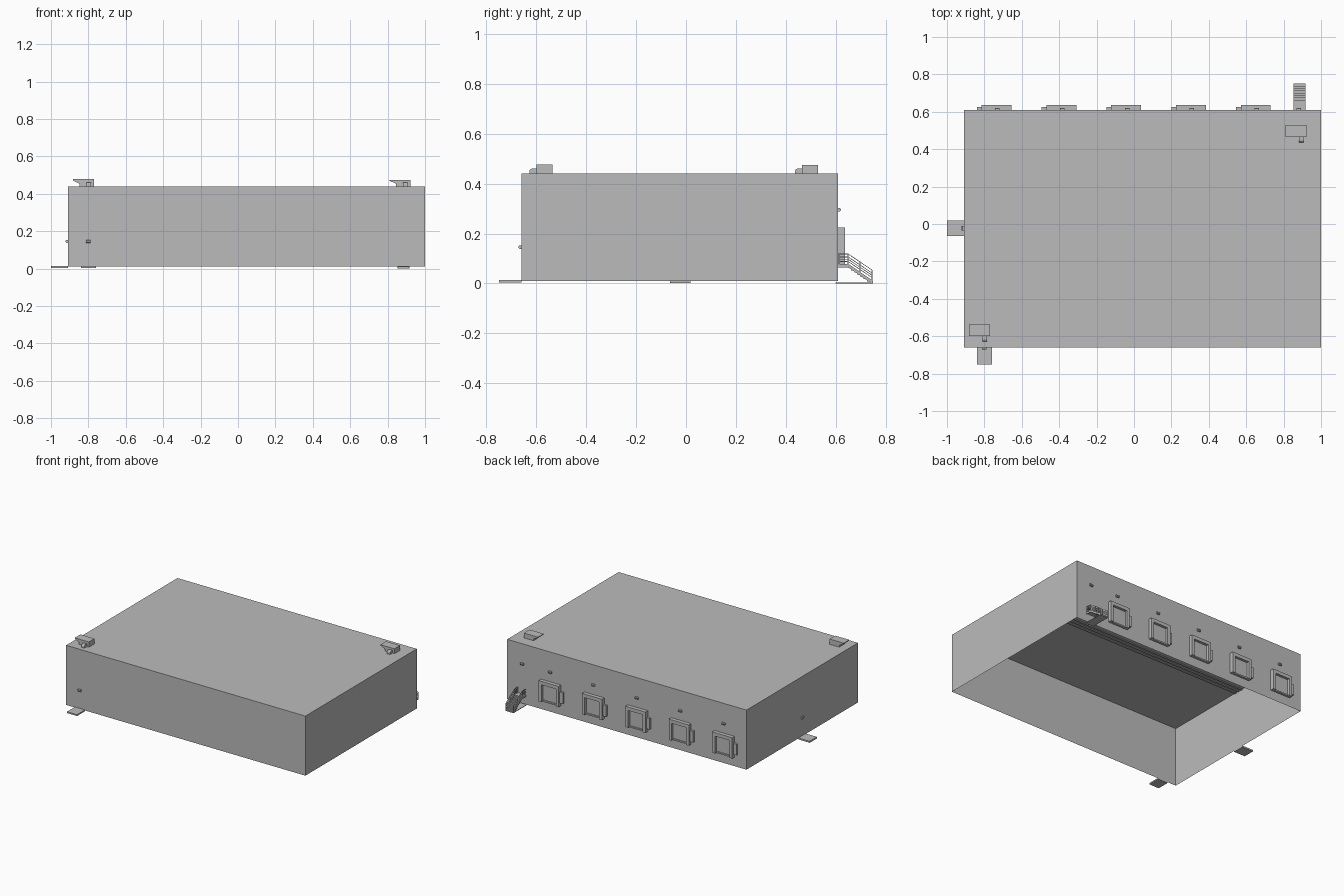
import bpy, bmesh, math

if "Cube" in bpy.data.objects:
    bpy.data.objects.remove(bpy.data.objects["Cube"])

grey = bpy.data.materials.new("plain grey")
grey.diffuse_color = (0.5, 0.5, 0.5, 1)
grey.use_nodes = True
grey.node_tree.nodes["Principled BSDF"].inputs["Base Color"].default_value = grey.diffuse_color


def finish(name, bm):
    bmesh.ops.recalc_face_normals(bm, faces=bm.faces)
    me = bpy.data.meshes.new(name)
    bm.to_mesh(me)
    bm.free()
    me.materials.append(grey)
    ob = bpy.data.objects.new(name, me)
    bpy.context.collection.objects.link(ob)
    return ob


def add_box(bm, x0, x1, y0, y1, z0, z1):
    vs = bmesh.ops.create_cube(bm, size=1)["verts"]
    for v in vs:
        v.co.x = x1 if v.co.x > 0 else x0
        v.co.y = y1 if v.co.y > 0 else y0
        v.co.z = z1 if v.co.z > 0 else z0
    return vs


def boxes(name, *dims):
    bm = bmesh.new()
    for d in dims:
        add_box(bm, *d)
    return finish(name, bm)


def add_prism(bm, pts, axis, a, b):
    """Extrude a 2D outline (other two axes) along axis from a to b."""
    def at(p, t):
        return (t, p[0], p[1]) if axis == "x" else (p[0], t, p[1])
    lo = [bm.verts.new(at(p, a)) for p in pts]
    hi = [bm.verts.new(at(p, b)) for p in pts]
    bm.faces.new(lo)
    bm.faces.new(hi[::-1])
    for i in range(len(pts)):
        j = (i + 1) % len(pts)
        bm.faces.new((lo[i], lo[j], hi[j], hi[i]))


X0, X1, Y0, Y1, ZB, ZT = -0.91, 1.0, -0.66, 0.61, 0.01, 0.44

# Hall: four walls and a flat roof, open underneath
bm = bmesh.new()
add_box(bm, X0, X1, Y0, Y1, ZB, ZT)
bm.normal_update()
bmesh.ops.delete(bm, geom=[f for f in bm.faces if f.normal.z < -0.5], context="FACES_ONLY")
hall = finish("hall_shell", bm)
# keep the shell facing outwards
bm = bmesh.new()
bm.from_mesh(hall.data)
if any(f.normal.z < -0.5 for f in bm.faces):
    bmesh.ops.reverse_faces(bm, faces=bm.faces)
bm.to_mesh(hall.data)
bm.free()

# Thin ridge strips under the ceiling
boxes("ceiling_strips", *[(X0, X1, y, y + 0.012, ZT - 0.006, ZT - 0.001)
                          for y in (0.005, -0.025, -0.055)])

# Loading docks along the back wall
for i in range(5):
    c = -0.735 + i * 0.3465
    l, r = c - 0.08, c + 0.08
    boxes(f"dock_shelter_{i + 1}",
          (l, l + 0.022, Y1, 0.637, 0.075, 0.225),
          (r - 0.022, r, Y1, 0.637, 0.075, 0.225),
          (l + 0.022, r - 0.022, Y1, 0.637, 0.2, 0.225))
    boxes(f"dock_door_{i + 1}", (l + 0.022, r - 0.022, Y1, 0.618, 0.075, 0.2))
    boxes(f"dock_sill_{i + 1}", (l + 0.022, r - 0.022, Y1, 0.626, 0.075, 0.085))
    boxes(f"dock_side_box_{i + 1}", (l - 0.025, l, Y1, 0.625, 0.1, 0.18))


# Wall lamps: small half-round hoods; (position, outward direction)
def lamp(name, x, y, z, dx, dy):
    bm = bmesh.new()
    prof = [(0, -0.008), (0.007, -0.008), (0.011, -0.003),
            (0.011, 0.003), (0.007, 0.007), (0, 0.007)]
    if dy:
        add_prism(bm, [(y + dy * p, z + q) for p, q in prof], "x", x - 0.012, x + 0.012)
    else:
        add_prism(bm, [(x + dx * p, z + q) for p, q in prof], "y", y - 0.012, y + 0.012)
    finish(name, bm)


for i in range(5):
    lamp(f"dock_lamp_{i + 1}", -0.73 + i * 0.3465, Y1, 0.296, 0, 1)
lamp("stair_lamp", 0.88, Y1, 0.296, 0, 1)
lamp("front_lamp", -0.8, Y0, 0.146, 0, -1)
lamp("left_lamp", X0, -0.022, 0.146, -1, 0)

# Door step slabs
boxes("front_step", (-0.84, -0.76, -0.75, Y0, 0.004, 0.014))
boxes("left_step", (-1.0, X0, -0.065, 0.018, 0.002, 0.013))

# Outside stair: landing, treads, stringers and barred railings
SX0, SX1 = 0.852, 0.917
boxes("stair_landing", (SX0, SX1, Y1, 0.65, 0.07, 0.078))
n = 8
treads = []
for k in range(n):
    y = 0.65 + k * 0.0125
    z = 0.07 - k * 0.0088
    treads.append((SX0, SX1, y, y + 0.0125, z - 0.0088, z))
boxes("stair_treads", *treads)
boxes("stair_base", (SX0, SX1, 0.60, 0.75, 0.0, 0.004))
for side, x in (("left", SX0), ("right", SX1 - 0.004)):
    bm = bmesh.new()
    add_prism(bm, [(Y1, 0.065), (0.65, 0.065), (0.745, 0.0), (0.75, 0.0),
                   (0.75, 0.01), (0.652, 0.078), (Y1, 0.078)], "x", x, x + 0.004)
    finish(f"stair_stringer_{side}", bm)
    bm = bmesh.new()
    for h in (0.012, 0.021, 0.03, 0.042):      # rails following the slope
        t = 0.003
        add_prism(bm, [(Y1, 0.078 + h - t), (0.65, 0.078 + h - t), (0.748, 0.012 + h - t),
                       (0.748, 0.012 + h), (0.65, 0.078 + h), (Y1, 0.078 + h)],
                  "x", x, x + 0.004)
    for y, z in ((0.613, 0.078), (0.65, 0.076), (0.698, 0.045), (0.746, 0.01)):   # posts
        add_box(bm, x, x + 0.004, y - 0.002, y + 0.002, z, z + 0.043)
    finish(f"stair_railing_{side}", bm)


# Rooftop ventilation units with hood and elbow duct
def roof_unit(name, x, y, h):
    bm = bmesh.new()
    z = ZT
    add_prism(bm, [(x + 0.035, z), (x + 0.112, z), (x + 0.112, z + h), (x, z + h),
                   (x, z + h - 0.006), (x + 0.035, z + 0.014)], "y", y, y + 0.064)
    finish(name + "_body", bm)
    bm = bmesh.new()
    arc = [(y - 0.028 + 0.012 * (1 - math.cos(a)), z + 0.009 + 0.012 * math.sin(a))
           for a in (0, math.pi / 6, math.pi / 3, math.pi / 2)]
    add_prism(bm, [(y, z), (y - 0.028, z)] + arc + [(y, z + 0.021)],
              "x", x + 0.072, x + 0.096)
    finish(name + "_duct", bm)


roof_unit("front_roof_unit", -0.883, -0.6, 0.038)
roof_unit("back_roof_unit", 0.811, 0.465, 0.035)
